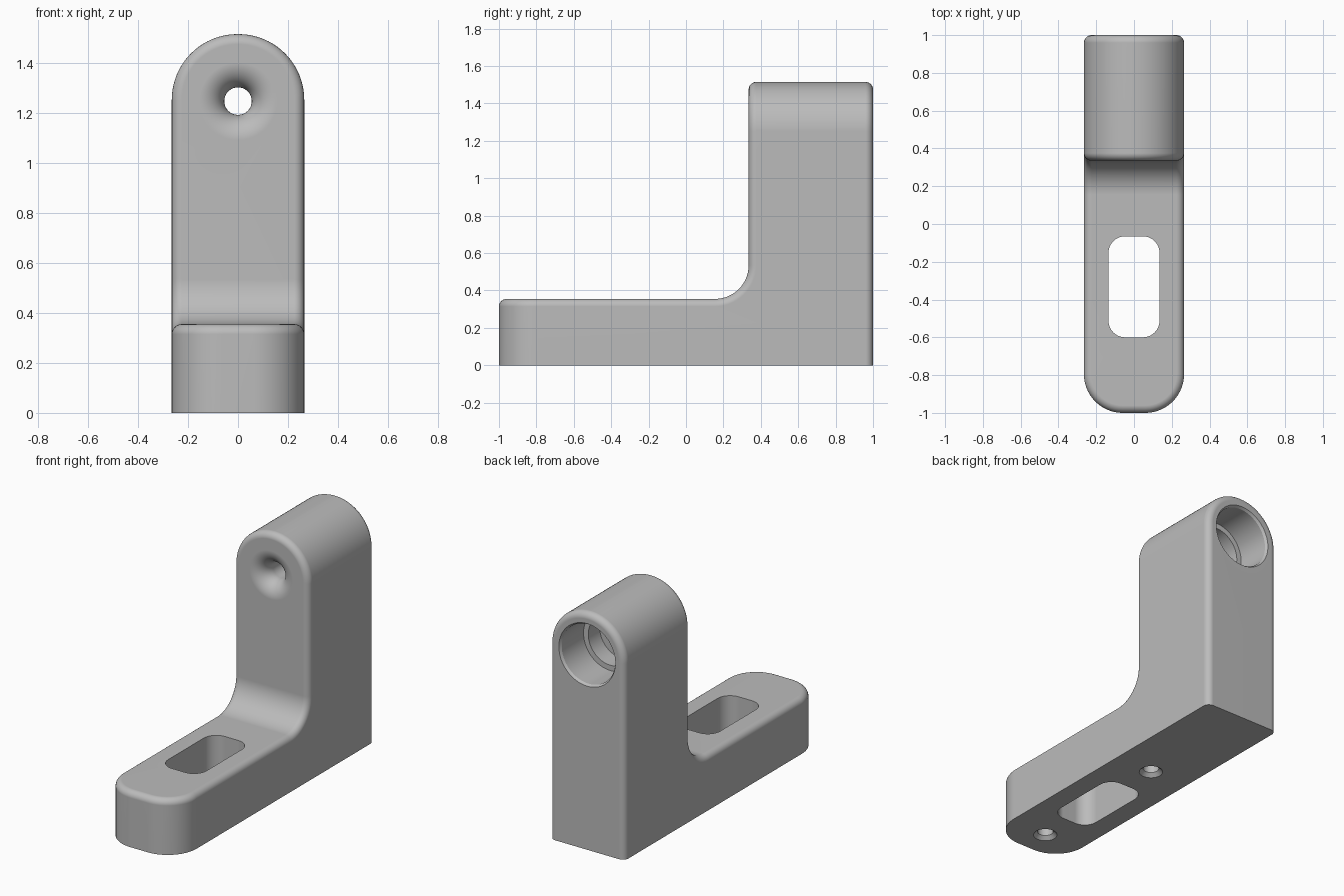
import bpy, bmesh
from math import sin, cos, pi, radians

if "Cube" in bpy.data.objects:
    bpy.data.objects.remove(bpy.data.objects["Cube"])

HALF = 0.265      # half width
FOOT = 0.355      # foot height
TOP = 1.515       # upright height
FACE = 0.335      # front face of upright
BORE_Z = 1.247

grey = bpy.data.materials.new("plain grey")
grey.use_nodes = True
grey.diffuse_color = (0.5, 0.5, 0.5, 1)
grey.node_tree.nodes["Principled BSDF"].inputs["Base Color"].default_value = (0.5, 0.5, 0.5, 1)


def add_object(name, bm):
    bmesh.ops.recalc_face_normals(bm, faces=bm.faces[:])
    mesh = bpy.data.meshes.new(name)
    bm.to_mesh(mesh)
    bm.free()
    mesh.materials.append(grey)
    ob = bpy.data.objects.new(name, mesh)
    bpy.context.collection.objects.link(ob)
    return ob


def prism(points, offset):
    bm = bmesh.new()
    face = bm.faces.new([bm.verts.new(p) for p in points])
    ext = bmesh.ops.extrude_face_region(bm, geom=[face])["geom"]
    bmesh.ops.translate(bm, vec=offset, verts=[v for v in ext if isinstance(v, bmesh.types.BMVert)])
    bmesh.ops.recalc_face_normals(bm, faces=bm.faces[:])
    return bm


def round_edges(bm, rule, radius, segments):
    edges = [e for e in bm.edges if rule(e, (e.verts[0].co + e.verts[1].co) / 2)]
    bmesh.ops.bevel(bm, geom=edges, offset=radius, offset_type='OFFSET', segments=segments,
                    profile=0.5, affect='EDGES', clamp_overlap=False)


def along(e, axis):
    d = e.verts[1].co - e.verts[0].co
    return abs(d[axis]) > 0.99 * d.length


def lathe(name, profile, place, steps=64):
    """Closed turned solid from (radius, distance) pairs."""
    bm = bmesh.new()
    rings = [[bm.verts.new(place(r * cos(2 * pi * i / steps), r * sin(2 * pi * i / steps), d))
              for i in range(steps)] for r, d in profile]
    for a, b in zip(rings, rings[1:]):
        for i in range(steps):
            j = (i + 1) % steps
            bm.faces.new((a[i], a[j], b[j], b[i]))
    bm.faces.new(rings[0])
    bm.faces.new(rings[-1])
    return add_object(name, bm)


# L-shaped body with rounded foot end, arched top and inner fillet
side = [(-1, 0), (1, 0), (1, TOP), (FACE, TOP), (FACE, FOOT), (-1, FOOT)]
body = prism([(-HALF, y, z) for y, z in side], (2 * HALF, 0, 0))
round_edges(body, lambda e, m: along(e, 0) and abs(m.y - FACE) < 0.01 and m.z < 0.5, 0.18, 14)
round_edges(body, lambda e, m: along(e, 2) and m.y < -0.99, 0.205, 14)
round_edges(body, lambda e, m: along(e, 1) and m.z > TOP - 0.01, HALF - 0.002, 20)
# soft rim on every sharp edge except the base
round_edges(body, lambda e, m: m.z > 0.001 and e.calc_face_angle(0) > radians(50), 0.04, 6)
bracket = add_object("bracket_body", body)

# slot through the foot
slot = prism([(x, y, -0.1) for x, y in
              ((-0.135, -0.6), (0.135, -0.6), (0.135, -0.065), (-0.135, -0.065))], (0, 0, 0.7))
round_edges(slot, lambda e, m: along(e, 2), 0.088, 10)
cutters = [add_object("slot_cutter", slot)]

# stepped bore from the back, flaring out at the front
flare = [(0.155 - 0.1 * cos(a), FACE + 0.1 - 0.1 * sin(a))
         for a in [i * pi / 24 for i in range(13)]]
bore = [(0.2, 1.05), (0.2, 1), (0.19, 0.985), (0.19, 0.765), (0.156, 0.765),
        (0.156, 0.65), (0.055, 0.65)] + flare + [(0.155, 0.3)]
cutters.append(lathe("bore_cutter", bore, lambda u, v, d: (u, d, BORE_Z + v)))

# two countersunk blind holes in the base
for name, y in (("front_hole_cutter", -0.82), ("rear_hole_cutter", 0.157)):
    hole = [(0.07, -0.05), (0.07, 0), (0.047, 0.023), (0.047, 0.22)]
    cutters.append(lathe(name, hole, lambda u, v, d, y=y: (u, y + v, d), 32))

for cutter in cutters:
    cutter.hide_render = True
    mod = bracket.modifiers.new(cutter.name, 'BOOLEAN')
    mod.operation = 'DIFFERENCE'
    mod.solver = 'EXACT'
    mod.object = cutter

# bake the cuts and drop the cutters
graph = bpy.context.evaluated_depsgraph_get()
bracket.data = bpy.data.meshes.new_from_object(bracket.evaluated_get(graph))
bracket.modifiers.clear()
for cutter in cutters:
    bpy.data.objects.remove(cutter)

bpy.ops.object.select_all(action='DESELECT')
bracket.select_set(True)
bpy.context.view_layer.objects.active = bracket
bpy.ops.object.shade_smooth_by_angle(angle=radians(30))
weighted = bracket.modifiers.new("clean_shading", 'WEIGHTED_NORMAL')
weighted.keep_sharp = True
